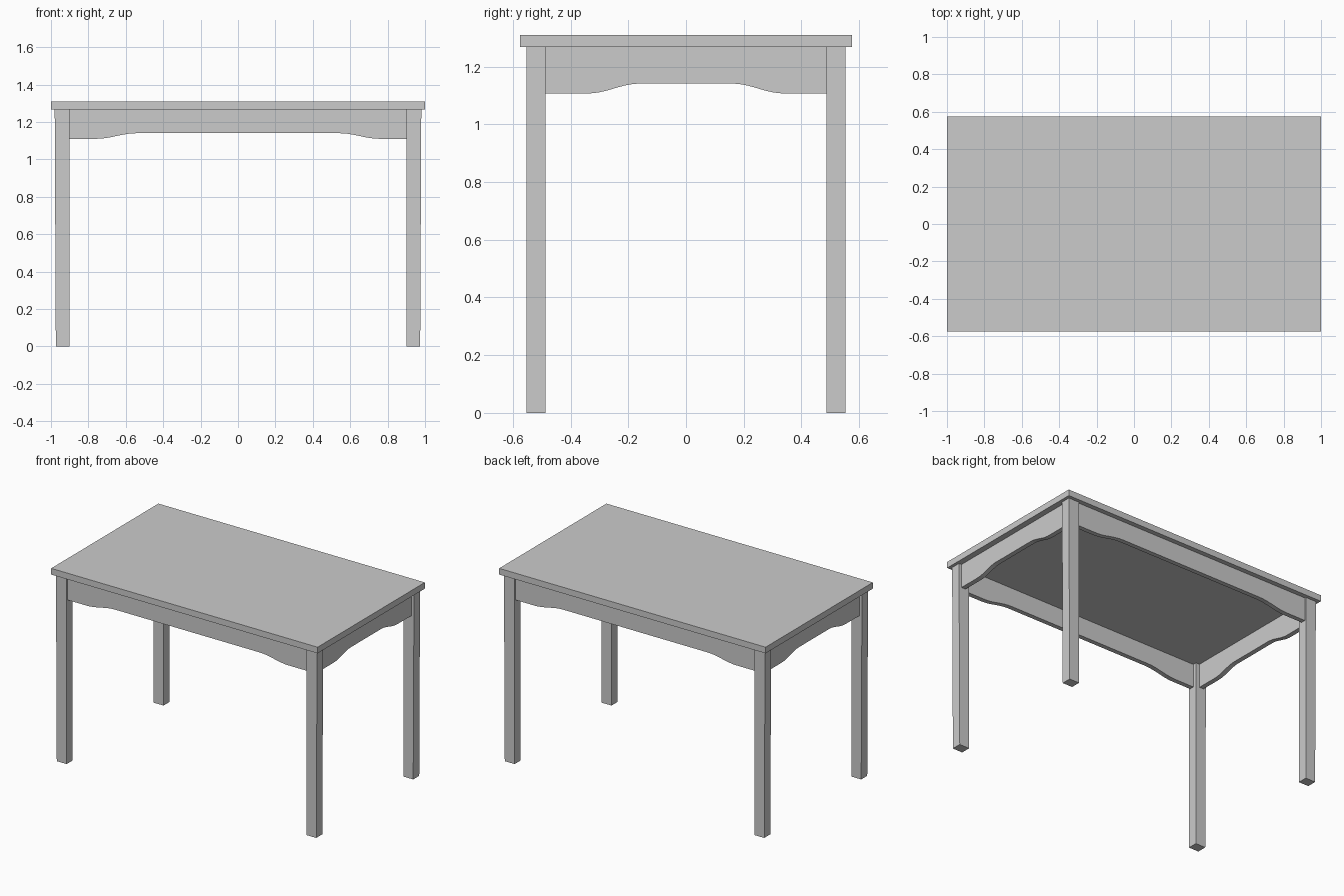
import bpy, bmesh, math

if "Cube" in bpy.data.objects:
    bpy.data.objects.remove(bpy.data.objects["Cube"])

grey = bpy.data.materials.new("light grey")
grey.diffuse_color = (0.6, 0.6, 0.6, 1)
grey.use_nodes = True
grey.node_tree.nodes["Principled BSDF"].inputs["Base Color"].default_value = grey.diffuse_color


def add_object(name, bm):
    bmesh.ops.recalc_face_normals(bm, faces=bm.faces)
    mesh = bpy.data.meshes.new(name)
    bm.to_mesh(mesh)
    bm.free()
    mesh.materials.append(grey)
    obj = bpy.data.objects.new(name, mesh)
    bpy.context.collection.objects.link(obj)
    return obj


def box(name, x0, x1, y0, y1, z0, z1, taper=0.0):
    """Box between two corners; taper pulls in the outer x side at the foot."""
    bm = bmesh.new()
    bmesh.ops.create_cube(bm, size=1)
    for v in bm.verts:
        low, outer = v.co.z < 0, v.co.x > 0
        v.co.x = x1 if outer else x0
        v.co.y = y1 if v.co.y > 0 else y0
        v.co.z = z0 if low else z1
        if low and outer:
            v.co.x -= taper
    return bm


def apron(name, half, outer, inner, low, high, curve_in, curve_out, along_x, side):
    """Board with a lower edge that sweeps up from both ends to a flat middle."""
    steps = 10
    right = [(half, low)]
    for i in range(steps + 1):
        t = i / steps
        s = curve_out + (curve_in - curve_out) * t
        right.append((s, low + (high - low) * (1 - math.cos(math.pi * t)) / 2))
    lower = right + [(-s, z) for s, z in reversed(right)]
    outline = lower + [(-half, 1.27), (half, 1.27)]
    bm = bmesh.new()
    rings = []
    for d in (outer * side, inner * side):
        rings.append([bm.verts.new((s, d, z) if along_x else (d, s, z)) for s, z in outline])
    n = len(outline)
    bm.faces.new(rings[0])
    bm.faces.new(rings[1][::-1])
    for i in range(n):
        j = (i + 1) % n
        bm.faces.new((rings[0][i], rings[1][i], rings[1][j], rings[0][j]))
    add_object(name, bm)


# Table top
add_object("table_top", box("table_top", -1, 1, -0.575, 0.575, 1.268, 1.31))

# Four legs, mirrored from one corner
for sx, xname in ((-1, "left"), (1, "right")):
    for sy, yname in ((-1, "front"), (1, "back")):
        bm = box("leg", 0.90, 0.98, 0.487, 0.552, 0, 1.27, taper=0.006)
        for v in bm.verts:
            v.co.x *= sx
            v.co.y *= sy
        add_object(f"{yname}_{xname}_leg", bm)

# Long aprons at front and back, short aprons at the sides
for side, name in ((-1, "front"), (1, "back")):
    apron(f"{name}_apron", 0.91, 0.543, 0.512, 1.11, 1.14, 0.54, 0.76, True, side)
for side, name in ((-1, "left"), (1, "right")):
    apron(f"{name}_apron", 0.495, 0.96, 0.928, 1.107, 1.141, 0.16, 0.34, False, side)
